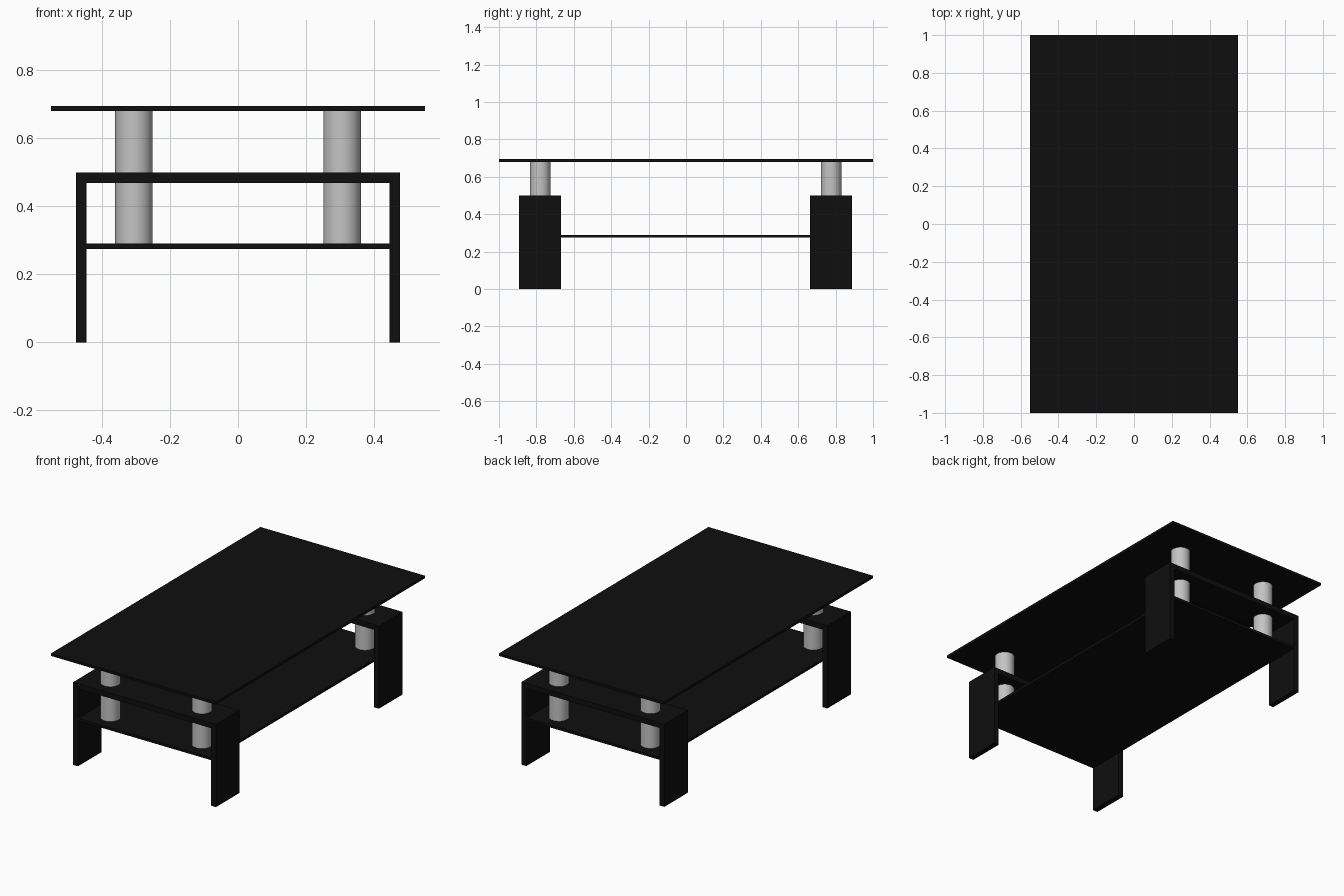
import bpy, bmesh

if "Cube" in bpy.data.objects:
    bpy.data.objects.remove(bpy.data.objects["Cube"])

def material(name, rgb):
    m = bpy.data.materials.new(name)
    m.diffuse_color = (*rgb, 1)
    m.use_nodes = True
    m.node_tree.nodes["Principled BSDF"].inputs["Base Color"].default_value = m.diffuse_color
    return m

BLACK = material("black", (0.0045, 0.0045, 0.0045))
STEEL = material("brushed_steel", (0.55, 0.55, 0.55))

def box(name, x, y, z):
    """Box from (min, max) ranges."""
    bpy.ops.mesh.primitive_cube_add(size=1, location=[(a + b) / 2 for a, b in (x, y, z)])
    o = bpy.context.object
    o.name = name
    o.scale = [b - a for a, b in (x, y, z)]
    bpy.ops.object.transform_apply(location=False, rotation=False, scale=True)
    o.data.materials.append(BLACK)

def post(name, x, y, z0, z1):
    bpy.ops.mesh.primitive_cylinder_add(vertices=24, radius=0.055, depth=z1 - z0,
                                        location=(x, y, (z0 + z1) / 2))
    o = bpy.context.object
    o.name = name
    o.data.materials.append(STEEL)
    bpy.ops.object.shade_smooth_by_angle()

def leg_frame(name, y0, y1):
    """Upside-down U profile extruded along y."""
    w, t, h = 0.477, 0.032, 0.5
    profile = [(-w, 0), (-w, h), (w, h), (w, 0),
               (w - t, 0), (w - t, h - t), (t - w, h - t), (t - w, 0)]
    bm = bmesh.new()
    face = bm.faces.new([bm.verts.new((x, y0, z)) for x, z in profile])
    ext = bmesh.ops.extrude_face_region(bm, geom=[face])
    verts = [g for g in ext["geom"] if isinstance(g, bmesh.types.BMVert)]
    bmesh.ops.translate(bm, verts=verts, vec=(0, y1 - y0, 0))
    bmesh.ops.recalc_face_normals(bm, faces=bm.faces)
    mesh = bpy.data.meshes.new(name)
    bm.to_mesh(mesh)
    bm.free()
    mesh.materials.append(BLACK)
    bpy.context.collection.objects.link(bpy.data.objects.new(name, mesh))

# Table top and lower shelf
box("table_top", (-0.55, 0.55), (-1, 1), (0.68, 0.695))
box("lower_shelf", (-0.445, 0.445), (-0.892, 0.887), (0.275, 0.29))

# Leg frames with posts above and below the crossbar
for end, yc in (("front", -0.78), ("back", 0.776)):
    leg_frame(end + "_leg_frame", yc - 0.112, yc + 0.112)
    for side, x in (("left", -0.306), ("right", 0.306)):
        post(f"{end}_{side}_upper_post", x, yc, 0.5, 0.68)
        post(f"{end}_{side}_lower_post", x, yc, 0.29, 0.468)
